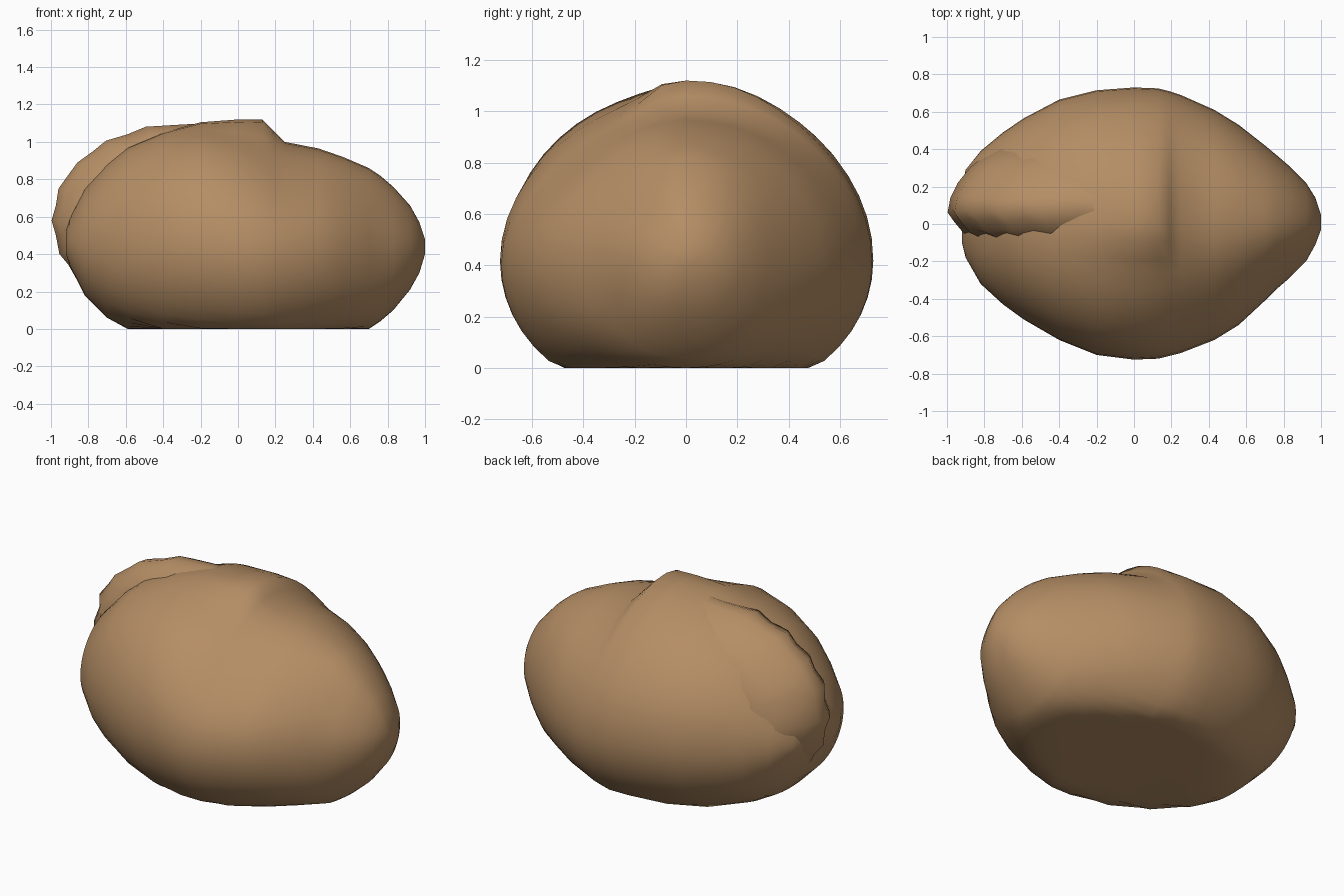
import bpy
import bmesh
import math

start_cube = bpy.data.objects.get("Cube")
if start_cube:
    bpy.data.objects.remove(start_cube, do_unlink=True)

dough = bpy.data.materials.new("baked_dough")
dough.use_nodes = True
dough_colour = (0.46, 0.27, 0.13, 1)
dough.diffuse_color = dough_colour
dough.node_tree.nodes["Principled BSDF"].inputs["Base Color"].default_value = dough_colour


def loft(name, rings):
    """Skin a list of equally long closed rings and cap both ends."""
    bm = bmesh.new()
    rows = [[bm.verts.new(point) for point in ring] for ring in rings]
    count = len(rows[0])
    for lower, upper in zip(rows, rows[1:]):
        for i in range(count):
            j = (i + 1) % count
            bm.faces.new((lower[i], lower[j], upper[j], upper[i]))
    bm.faces.new(rows[0])
    bm.faces.new(rows[-1])
    bmesh.ops.recalc_face_normals(bm, faces=bm.faces)
    mesh = bpy.data.meshes.new(name)
    bm.to_mesh(mesh)
    bm.free()
    mesh.materials.append(dough)
    obj = bpy.data.objects.new(name, mesh)
    bpy.context.collection.objects.link(obj)
    bpy.ops.object.select_all(action="DESELECT")
    obj.select_set(True)
    bpy.context.view_layer.objects.active = obj
    bpy.ops.object.shade_smooth_by_angle(angle=math.radians(60))


# Body stations: x, back width, front width, top, underside, crown height
stations = [
    (-.92, .2, .1, .52, .4, 0), (-.9, .29, .18, .59, .34, 0),
    (-.82, .39, .32, .75, .18, 0), (-.7, .49, .43, .88, .06, 0),
    (-.59, .565, .51, .97, 0, 0), (-.4, .665, .62, 1.05, -.07, 0),
    (-.2, .715, .7, 1.085, -.11, .02), (0, .73, .725, 1.06, -.13, .06),
    (.13, .725, .72, 1.035, -.13, .085), (.19, .71, .705, 1.02, -.12, .04),
    (.25, .69, .69, 1, -.11, 0), (.43, .61, .62, .965, -.07, 0),
    (.56, .53, .54, .92, -.03, 0), (.7, .42, .41, .86, 0, 0),
    (.76, .37, .35, .82, .04, 0), (.83, .31, .29, .76, .1, 0),
    (.92, .22, .2, .66, .21, 0), (.97, .14, .11, .57, .3, 0),
    (1, .05, .03, .48, .4, 0),
]


def body_ring(station, segments=48):
    x, back, front, top, under, crown = station
    middle = under + (top - under) * 0.46
    # The front shoulder is flatter towards the left end
    pinch = 0.07 * min(max((x + 0.1) / 0.35, 0), 1)
    ring = []
    for i in range(segments):
        angle = math.tau * i / segments
        c, s = math.cos(angle), math.sin(angle)
        # The lower half is a little fuller than an ellipse
        y = math.copysign(abs(c) ** (0.86 if s < 0 else 1), c) * (back if c > 0 else front)
        rise = s * ((top - middle) if s > 0 else (middle - under))
        if s > 0 and c < 0:
            squeeze = 1 - pinch * math.sin(2 * angle) ** 2
            y *= squeeze
            rise *= squeeze
        z = middle + rise
        # Crown: flat on top, steep to the front, fading slowly to the back
        if s > 0:
            away = max((y - 0.08) / 0.42, (-0.05 - y) / 0.12, 0)
            z += crown * math.exp(-away ** 2)
        ring.append((x, y, max(z, 0)))
    return ring


loft("dough_body", [body_ring(s) for s in stations])

# Folded lip running from the crown down the right end
lip_path = [
    (-.1, 1.12), (-.3, 1.105), (-.5, 1.09), (-.6, 1.045), (-.71, 1.01),
    (-.78, .95), (-.86, .89), (-.91, .82), (-.96, .75), (-.975, .66),
    (-1, .58), (-.98, .5), (-.965, .4), (-.92, .34), (-.88, .26), (-.8, .17),
]
lip_profile = [(-.07, .16), (-.04, .085), (.02, .035), (.07, 0),
               (.14, .015), (.22, .05), (.3, .11), (.4, .22), (.41, .36)]
lip_rings = []
for i, (x, z) in enumerate(lip_path):
    jag = 0.008 if i % 2 else -0.008
    sink = 0.025 * (1 - math.sin(math.pi * i / (len(lip_path) - 1)))
    steep = abs(z - 0.5)
    ring = []
    for y, amount in lip_profile:
        # The tail of the fold dives into the body
        scale = 1 - amount - sink - max(y - 0.15, 0) * 0.7 * steep
        shift = jag if y < 0.1 else 0
        ring.append((x * scale, y + shift, max(0.5 + (z - 0.5) * scale, 0.02)))
    lip_rings.append(ring)
loft("folded_lip", lip_rings)
